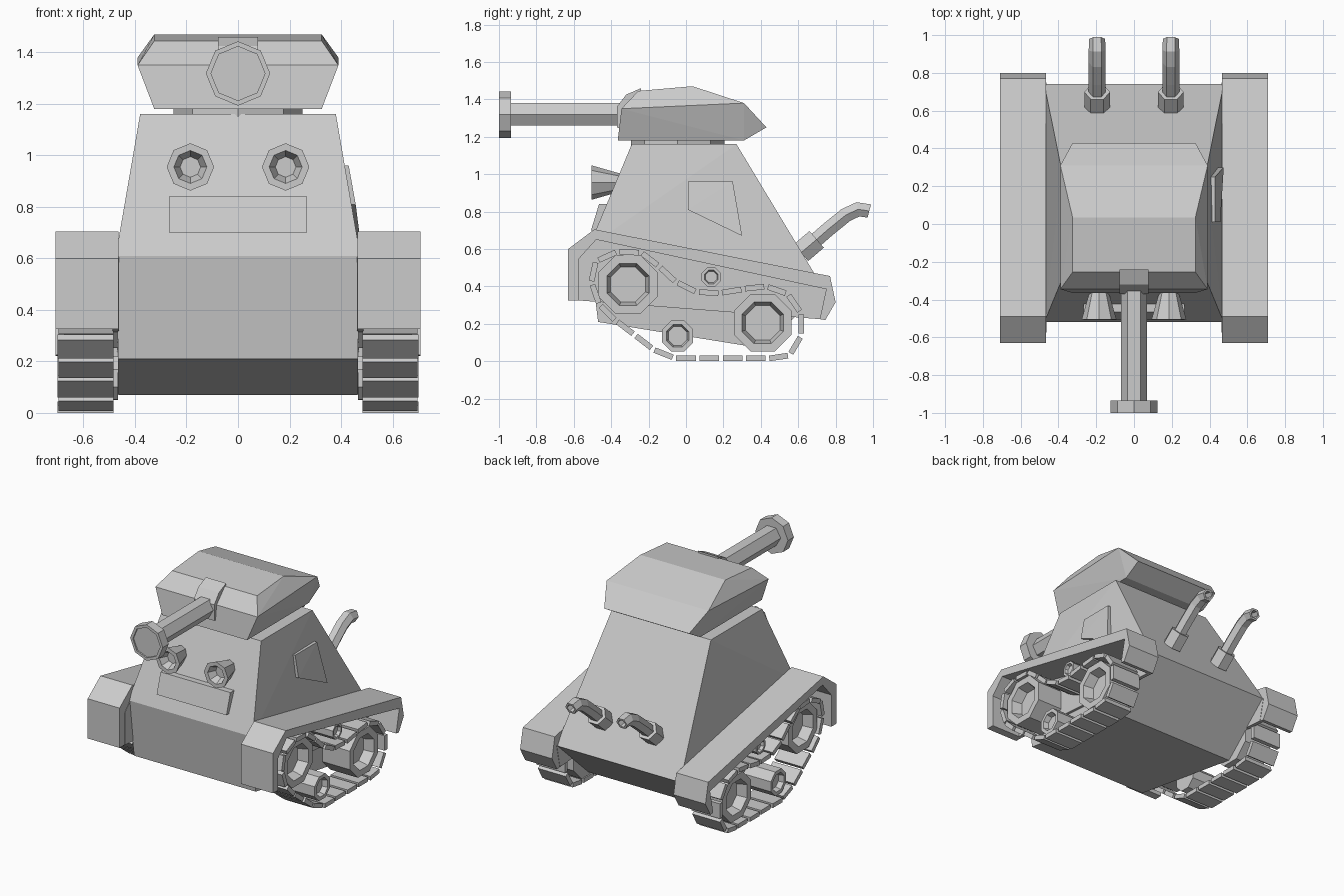
import bpy, bmesh, math
from mathutils import Vector

if "Cube" in bpy.data.objects:
    bpy.data.objects.remove(bpy.data.objects["Cube"])


def finish(name, bm, mirror=False):
    bmesh.ops.recalc_face_normals(bm, faces=bm.faces)
    me = bpy.data.meshes.new(name)
    bm.to_mesh(me)
    bm.free()
    ob = bpy.data.objects.new(name, me)
    bpy.context.collection.objects.link(ob)
    if mirror:
        ob.modifiers.new("mirror", "MIRROR")
    return ob


def add_prism(bm, profile, x0, x1):
    a = [bm.verts.new((x0, y, z)) for y, z in profile]
    b = [bm.verts.new((x1, y, z)) for y, z in profile]
    n = len(a)
    bm.faces.new(a)
    bm.faces.new(b)
    for i in range(n):
        j = (i + 1) % n
        bm.faces.new((a[i], a[j], b[j], b[i]))


def prism(name, profile, x0, x1, mirror=False):
    bm = bmesh.new()
    add_prism(bm, profile, x0, x1)
    return finish(name, bm, mirror)


def convex(name, half_points, both_sides=True):
    bm = bmesh.new()
    for x, y, z in half_points:
        bm.verts.new((x, y, z))
        if both_sides:
            bm.verts.new((-x, y, z))
    bmesh.ops.convex_hull(bm, input=bm.verts)
    bmesh.ops.dissolve_limit(bm, angle_limit=0.02, verts=bm.verts, edges=bm.edges)
    return finish(name, bm)


def tube(name, rings, sides, rot=0.0, mirror=False):
    """rings: (centre, direction, radius); both ends are capped"""
    bm = bmesh.new()
    loops = []
    for c, d, r in rings:
        d = Vector(d).normalized()
        u = Vector((0, 1, 0)) if abs(d.x) > 0.9 else Vector((1, 0, 0))
        v = d.cross(u)
        angs = [rot + math.tau * i / sides for i in range(sides)]
        loops.append([bm.verts.new(Vector(c) + r * (math.cos(t) * u + math.sin(t) * v)) for t in angs])
    for a, b in zip(loops, loops[1:]):
        for i in range(sides):
            j = (i + 1) % sides
            bm.faces.new((a[i], a[j], b[j], b[i]))
    bm.faces.new(loops[0])
    bm.faces.new(loops[-1])
    return finish(name, bm, mirror)


def lathe(name, origin, axis, profile, sides, rot=0.0, mirror=False):
    o, ax = Vector(origin), Vector(axis).normalized()
    return tube(name, [(o + ax * t, ax, r) for t, r in profile], sides, rot, mirror)


# Hull
convex("hull", [(.38, -.29, 1.16), (.38, .27, 1.16), (.475, -.52, .61), (.475, .74, .38),
                (.465, -.47, .21), (.465, .40, .07)])
# Front armour plate
prism("front_plate", [(-.42, .84), (-.465, .84), (-.508, .70), (-.46, .70)], -.267, .267)
# Hatch on the right side only
hatch = [(.43, .01, .96), (.43, .25, .96), (.475, .30, .67), (.457, .01, .81)]
convex("side_hatch", hatch + [(x - .05, y, z) for x, y, z in hatch], False)

# Turret and ring
lathe("turret_ring", (0, -.045, 1.14), (0, 0, 1), [(0, .25), (.05, .25)], 8)
convex("turret", [(.325, -.365, 1.18), (.325, .31, 1.18), (.325, .43, 1.25),
                  (.39, -.345, 1.35), (.39, .31, 1.38), (.325, -.255, 1.445), (.325, .035, 1.47)])
# Gun
prism("gun_mantlet", [(-.24, 1.46), (-.32, 1.425), (-.37, 1.36), (-.37, 1.25), (-.25, 1.22)], -.078, .078)
lathe("gun_barrel", (0, -.3, 1.32), (0, -1, 0), [(0, .07), (.66, .07)], 6)
lathe("gun_muzzle", (0, -.935, 1.318), (0, -1, 0), [(0, .125), (.065, .125), (.065, .105), (.055, .105)], 8)

# Headlights
lathe("headlight", (.185, -.34, .955), (0, -1, 0),
      [(0, .045), (.165, .092), (.165, .064), (.11, .04)], 8, mirror=True)

# Exhaust pipes
lathe("exhaust_collar", (.195, .615, .58), (0, .76, .65), [(0, .068), (.11, .068)], 6, mirror=True)
path = [(.64, .60), (.76, .705), (.855, .782), (.92, .812), (.98, .803)]
dirs = [(.76, .65), (.77, .63), (.7, .55), (.95, .2), (.97, -.2)]
end = ((.195, .98, .803), (0, .97, -.25))
tube("exhaust_pipe", [((.195, *p), (0, *d), .045) for p, d in zip(path[:-1], dirs)]
     + [(*end, .042), (*end, .028), ((.195, .93, .812), (0, 1, 0), .028)], 6, mirror=True)

# Fenders: bent sheet with an inner wall
outer = [(-.63, .325), (-.63, .60), (-.49, .705), (.77, .455), (.80, .315), (.745, .22)]
inner = [(.715, .225), (.75, .385), (-.48, .65), (-.575, .545), (-.575, .325)]
prism("fender", outer + inner, .465, .709, True)
prism("fender_inner_wall", inner, .463, .488, True)

# Wheels with recessed faces
for name, y, z, r, w in [("front_wheel", -.31, .41, .17, .21), ("rear_wheel", .41, .205, .167, .21),
                         ("lower_roller", -.045, .135, .09, .21), ("upper_roller", .135, .45, .055, .20)]:
    lathe(name, (.466, y, z), (1, 0, 0),
          [(0, r), (w, r), (w, r * .72), (w - r * .4, r * .6)], 8, math.pi / 8, True)

# Track: separate links spaced evenly along a closed path
pts = [Vector(p) for p in [
    (-.505, .435), (-.49, .53), (-.425, .58), (-.31, .60), (-.22, .58), (-.14, .51), (-.06, .435),
    (.035, .382), (.135, .366), (.26, .382), (.377, .409), (.49, .40), (.57, .345), (.62, .25),
    (.62, .168), (.596, .078), (.527, .022), (-.056, .022), (-.17, .067), (-.33, .19),
    (-.436, .27), (-.484, .345)]]
segs = list(zip(pts, pts[1:] + pts[:1]))
total = sum((b - a).length for a, b in segs)


def at(s):
    s %= total
    for a, b in segs:
        length = (b - a).length
        if s <= length:
            return a.lerp(b, s / length)
        s -= length
    return pts[0]


count = round(total / .122)
pitch = total / count
bm = bmesh.new()
for i in range(count):
    a, b = at(i * pitch), at((i + .84) * pitch)
    d = (b - a).normalized()
    n = Vector((-d.y, d.x)) * .015
    dx = .004 * (i % 2)
    add_prism(bm, [a - n, b - n, b + n, a + n], .484, .697 + dx)
bmesh.ops.translate(bm, verts=bm.verts, vec=(0, 0, -min(v.co.z for v in bm.verts)))
finish("track_links", bm, True)
